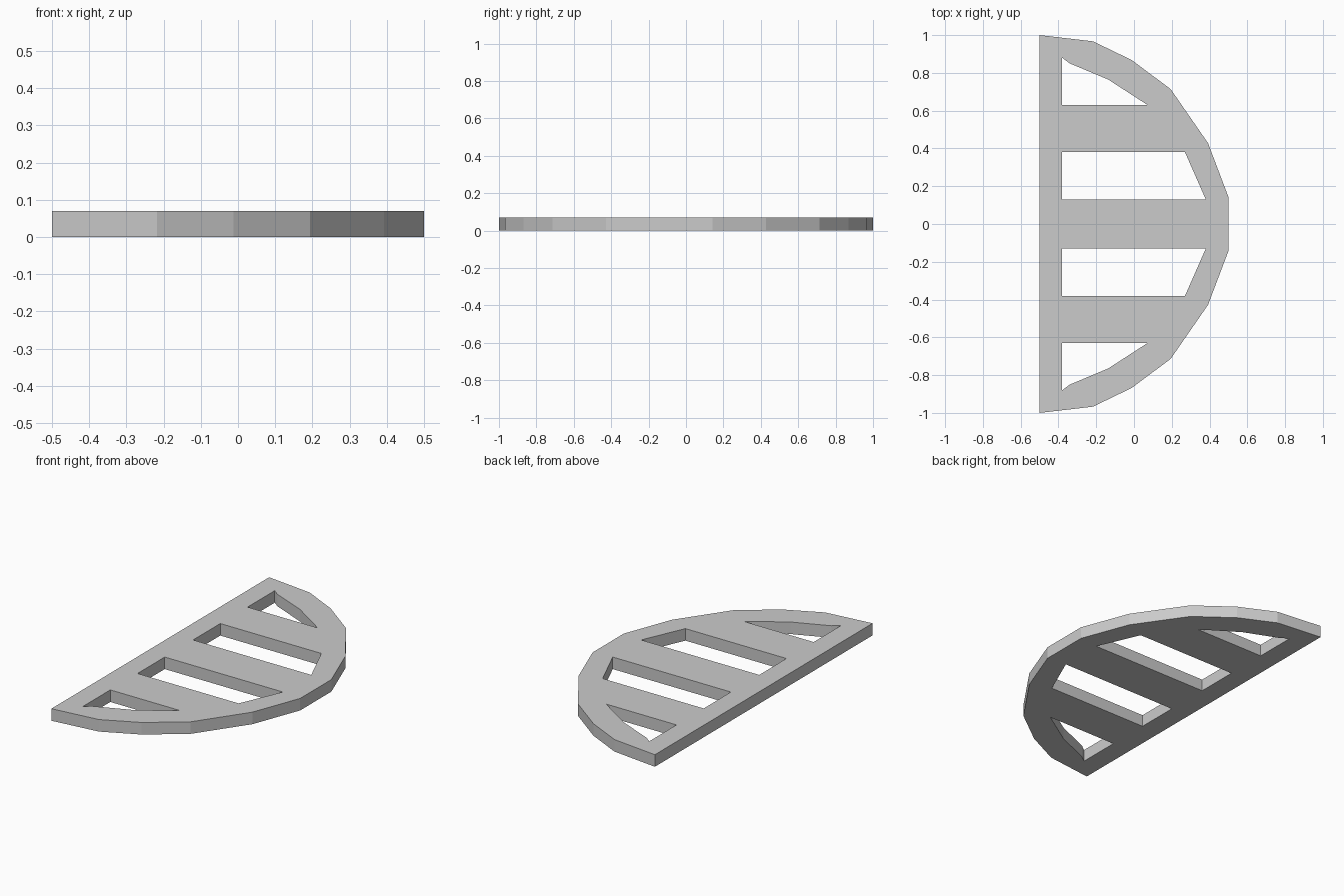
import bpy
import bmesh

if "Cube" in bpy.data.objects:
    bpy.data.objects.remove(bpy.data.objects["Cube"])

THICK = 0.07

# Upper half of the rim, and the two upper slots (mirrored across y = 0)
rim = [(-0.5, 1.0), (-0.217, 0.967), (-0.012, 0.868),
       (0.194, 0.714), (0.392, 0.428), (0.5, 0.143)]
end_slot = [(-0.38, 0.88), (-0.34, 0.85), (-0.137, 0.765),
            (0.072, 0.63), (-0.38, 0.63)]
middle_slot = [(-0.38, 0.38), (0.27, 0.38), (0.38, 0.13), (-0.38, 0.13)]


def mirror(points):
    return [(x, -y) for x, y in reversed(points)]


loops = [rim + mirror(rim)]
for slot in (end_slot, middle_slot):
    loops += [slot, mirror(slot)]

# Filled 2D outline with slots, extruded to a plate
curve = bpy.data.curves.new("slotted_half_round_plate", 'CURVE')
curve.dimensions = '2D'
curve.fill_mode = 'BOTH'
curve.extrude = THICK / 2
for pts in loops:
    spline = curve.splines.new('POLY')
    spline.points.add(len(pts) - 1)
    for p, (x, y) in zip(spline.points, pts):
        p.co = (x, y, 0, 1)
    spline.use_cyclic_u = True

plate = bpy.data.objects.new("slotted_half_round_plate", curve)
bpy.context.collection.objects.link(plate)
bpy.context.view_layer.objects.active = plate
plate.select_set(True)
bpy.ops.object.convert(target='MESH')

# Weld caps to walls, stand it on the ground, keep faces flat
plate = bpy.context.object
bm = bmesh.new()
bm.from_mesh(plate.data)
bmesh.ops.remove_doubles(bm, verts=bm.verts, dist=0.0005)
bmesh.ops.translate(bm, verts=bm.verts, vec=(0, 0, THICK / 2))
bmesh.ops.recalc_face_normals(bm, faces=bm.faces)
for f in bm.faces:
    f.smooth = False
bm.to_mesh(plate.data)
bm.free()
